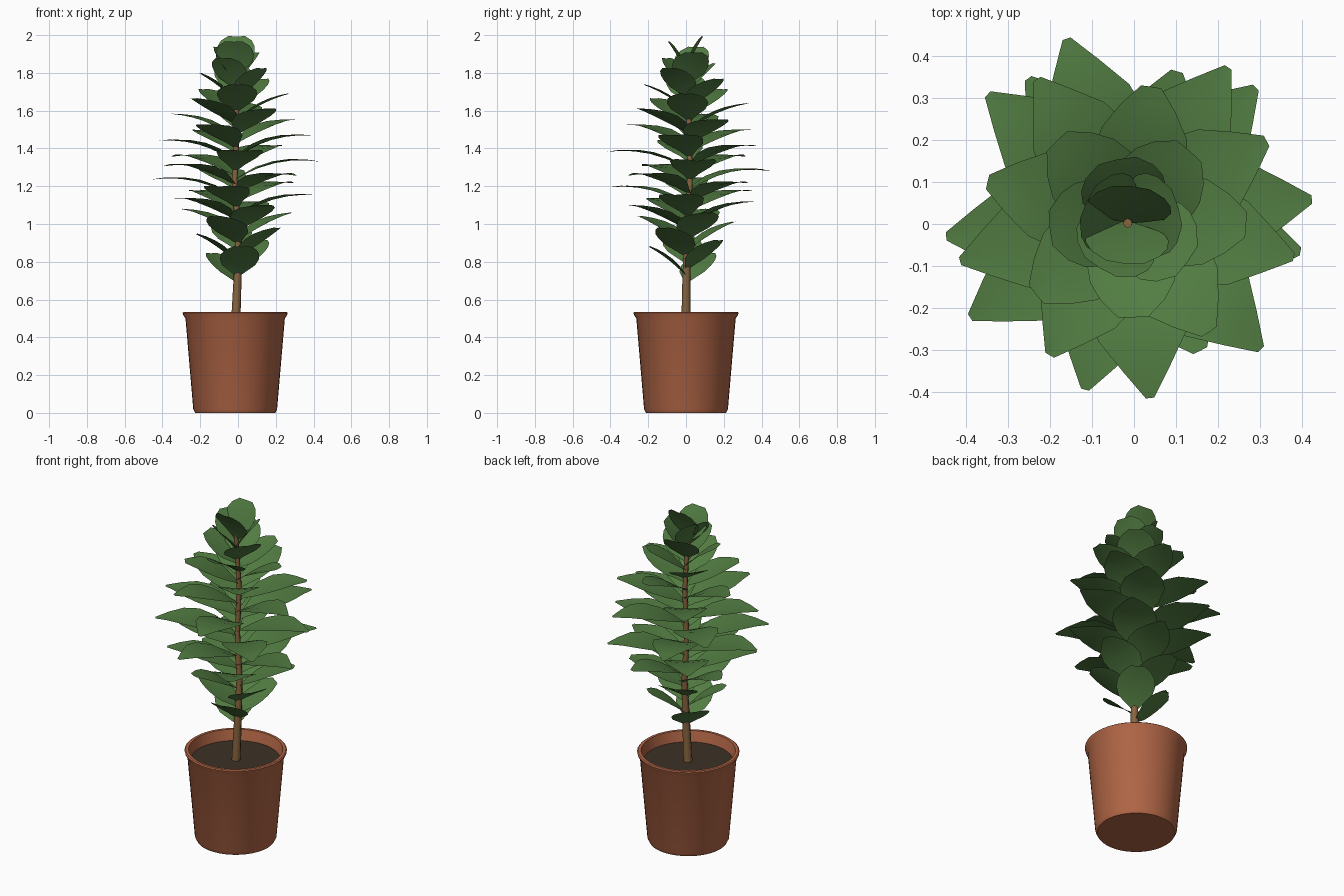
import bpy, bmesh, math
from mathutils import Vector

if "Cube" in bpy.data.objects:
    bpy.data.objects.remove(bpy.data.objects["Cube"])


def material(name, rgb):
    m = bpy.data.materials.new(name)
    m.diffuse_color = (*rgb, 1)
    m.use_nodes = True
    m.node_tree.nodes["Principled BSDF"].inputs["Base Color"].default_value = m.diffuse_color
    return m


def finish(name, bm, mat, angle=35):
    me = bpy.data.meshes.new(name)
    bm.to_mesh(me)
    bm.free()
    ob = bpy.data.objects.new(name, me)
    bpy.context.collection.objects.link(ob)
    me.materials.append(mat)
    bpy.ops.object.select_all(action='DESELECT')
    ob.select_set(True)
    bpy.context.view_layer.objects.active = ob
    bpy.ops.object.shade_smooth_by_angle(angle=math.radians(angle))
    return ob


def skin(bm, rings, closed=True):
    for a, b in zip(rings, rings[1:]):
        n = len(a)
        for i in range(n if closed else n - 1):
            j = (i + 1) % n
            bm.faces.new((a[i], a[j], b[j], b[i]))


def ring(bm, centre, r, n):
    return [bm.verts.new((centre[0] + r * math.cos(2 * math.pi * i / n),
                          centre[1] + r * math.sin(2 * math.pi * i / n), centre[2]))
            for i in range(n)]


def interp(table, t):
    for (t0, v0), (t1, v1) in zip(table, table[1:]):
        if t <= t1:
            return v0 + (v1 - v0) * (t - t0) / (t1 - t0)
    return table[-1][1]


terracotta = material("terracotta", (0.45, 0.135, 0.062))
earth = material("earth", (0.045, 0.03, 0.02))
bark = material("bark", (0.25, 0.13, 0.05))
green = material("leaf_green", (0.085, 0.205, 0.055))
CX = -0.015

# Pot: turned profile with a small flared lip and an inner wall
bm = bmesh.new()
profile = [(.212, 0), (.222, .02), (.263, .5), (.276, .52), (.278, .53),
           (.272, .535), (.256, .535), (.24, .46)]
rings = [ring(bm, (CX, 0, z), r, 40) for r, z in profile]
skin(bm, rings)
bm.faces.new(rings[0][::-1])
finish("pot", bm, terracotta)

# Soil disc
bm = bmesh.new()
bm.faces.new(ring(bm, (CX, 0, .473), .243, 40))
finish("soil", bm, earth)

# Stem: tapered, slightly wandering
path = [(-.013, 0, .46, .025), (-.002, .002, .72, .021), (.004, .008, .95, .017),
        (-.018, .02, 1.22, .015), (-.005, .018, 1.5, .014), (-.015, .002, 1.84, .011)]
bm = bmesh.new()
rings = [ring(bm, p[:3], p[3], 8) for p in path]
skin(bm, rings)
bm.faces.new(rings[-1])
finish("stem", bm, bark, 50)


def stem_point(z):
    for a, b in zip(path, path[1:]):
        if z <= b[2]:
            return Vector(a[:3]).lerp(Vector(b[:3]), (z - a[2]) / (b[2] - a[2]))
    return Vector(path[-1][:3])


# Leaves: golden-angle spiral, arching blades longest below mid height;
# long blades are pointed, short ones blunt
pointed = [(0, .08), (.12, .35), (.3, .82), (.5, 1), (.68, .85), (.85, .45), (1, .08)]
blunt = [.08, .4, .85, 1, .98, .82, .45]
lengths = [(0, .22), (.15, .30), (.3, .43), (.42, .47), (.52, .46), (.65, .40),
           (.8, .28), (.9, .21), (1, .20)]
nudged = dict(enumerate([-105, 46, -174, -45, 109, -147, 5, 139, -83, 56,
                         -165, -14, 124, -120], start=16))
nudged.update({45: -95, 46: 85})
COUNT = 47


def add_leaf(bm, base, azimuth, length, half, pitch, droop):
    out = Vector((math.cos(azimuth), math.sin(azimuth), 0))
    side = Vector((-out.y, out.x, 0))
    mix = max(0, min(1, (.42 - length) / .2))
    pos, last, rows = base.copy(), 0, []
    for (t, wp), wb in zip(pointed, blunt):
        w = wp + (wb - wp) * mix
        ang = math.radians(pitch - droop * (t + last) / 2)
        pos = pos + (out * math.cos(ang) + Vector((0, 0, math.sin(ang)))) * length * (t - last)
        last = t
        up = Vector((0, 0, math.cos(ang))) - out * math.sin(ang)
        rows.append([bm.verts.new(pos + side * half * w * s + up * .01 * w * abs(s))
                     for s in (1, 0, -1)])
    skin(bm, rows, closed=False)


bm = bmesh.new()
for i in range(2, COUNT):
    t = i / (COUNT - 1)
    length = interp(lengths, t)
    swell = (length - .2) / .27
    azimuth = math.radians(nudged.get(i, 94 + 137.5 * (i - 20)))
    z = .70 + .0242 * i - .06 * max(0, (8 - i) / 6)
    steep = 26 * max(0, (t - .8) / .2) ** 1.2 + 8 * max(0, (.2 - t) / .2)
    add_leaf(bm, stem_point(z), azimuth, length, .5 * (.2 + .05 * swell),
             44 - 11 * swell + steep, 12 + 30 * swell)
finish("leaves", bm, green, 60)
